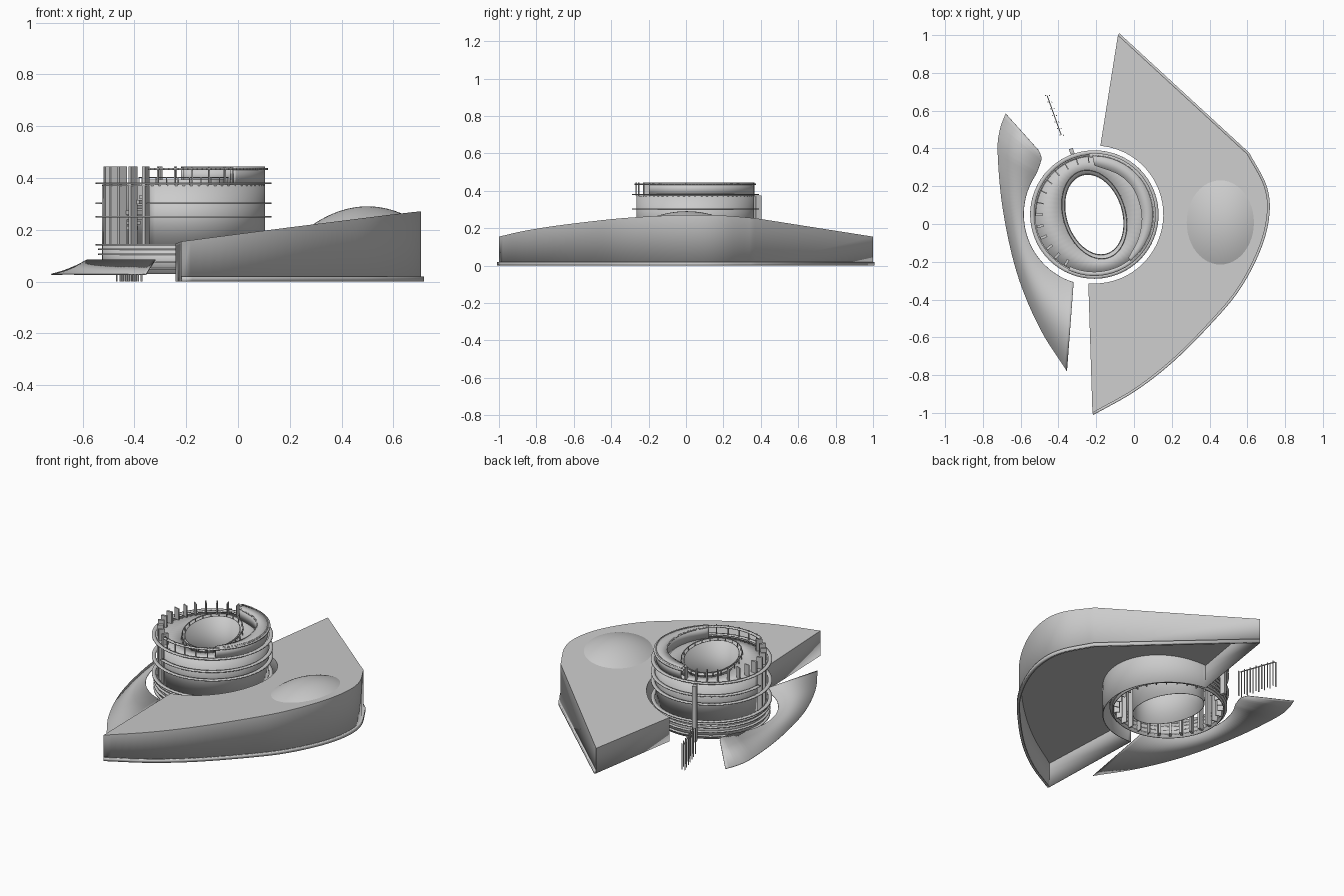
import bpy, bmesh, math
from mathutils import Vector

if "Cube" in bpy.data.objects:
    bpy.data.objects.remove(bpy.data.objects["Cube"])

GREY = bpy.data.materials.new("concrete grey")
GREY.use_nodes = True
GREY.diffuse_color = (0.6, 0.6, 0.6, 1)
GREY.node_tree.nodes["Principled BSDF"].inputs["Base Color"].default_value = (0.6, 0.6, 0.6, 1)

CX, CY = -0.21, 0.05      # tower centre
R = 0.315                 # tower wall radius
GAP = 0.365               # clearance radius around the tower
DECK = 0.375


def finish(name, bm, solid=0.0, offset=-1.0, smooth=True):
    mesh = bpy.data.meshes.new(name)
    bm.to_mesh(mesh)
    bm.free()
    mesh.materials.append(GREY)
    ob = bpy.data.objects.new(name, mesh)
    bpy.context.collection.objects.link(ob)
    if solid:
        mod = ob.modifiers.new("thickness", "SOLIDIFY")
        mod.thickness, mod.offset = solid, offset
    if smooth:
        bpy.ops.object.select_all(action="DESELECT")
        ob.select_set(True)
        bpy.context.view_layer.objects.active = ob
        bpy.ops.object.shade_smooth_by_angle(angle=math.radians(30))
    return ob


def spline(pts, steps=6):
    p = [Vector(q) for q in pts]
    p = [2 * p[0] - p[1]] + p + [2 * p[-1] - p[-2]]
    out = []
    for a, b, c, d in zip(p, p[1:], p[2:], p[3:]):
        for i in range(steps):
            t = i / steps
            out.append(0.5 * (2 * b + (c - a) * t + (2 * a - 5 * b + 4 * c - d) * t * t
                              + (3 * b - a - 3 * c + d) * t ** 3))
    return out + [p[-2]]


def resample(path, n):
    lens = [0]
    for a, b in zip(path, path[1:]):
        lens.append(lens[-1] + (b - a).length)
    out, k = [], 0
    for i in range(n):
        s = lens[-1] * i / (n - 1)
        while k < len(path) - 2 and lens[k + 1] < s:
            k += 1
        out.append(path[k].lerp(path[k + 1], (s - lens[k]) / (lens[k + 1] - lens[k])))
    return out


def arc(r, a0, a1, n=64):
    angles = [math.radians(a0 + (a1 - a0) * i / n) for i in range(n + 1)]
    return [Vector((CX + r * math.cos(a), CY + r * math.sin(a))) for a in angles]


def ellipse(a0, a1, scale=1.0, n=64):
    # Tilted oval of the central court
    tilt, out = math.radians(108), []
    for i in range(n + 1):
        a = math.radians(a0 + (a1 - a0) * i / n) - tilt
        u, v = 0.22 * scale * math.cos(a), 0.15 * scale * math.sin(a)
        out.append(Vector((CX + u * math.cos(tilt) - v * math.sin(tilt),
                           CY + u * math.sin(tilt) + v * math.cos(tilt))))
    return out


def strip(bm, low, high):
    # Quads between two 3D polylines
    a = [bm.verts.new(p) for p in low]
    b = [bm.verts.new(p) for p in high]
    for i in range(len(a) - 1):
        bm.faces.new((a[i], a[i + 1], b[i + 1], b[i]))


def at(path, z):
    return [(p.x, p.y, z) for p in path]


def sheet(name, low, z0, high, z1, thick=0.006, offset=-1.0):
    bm = bmesh.new()
    strip(bm, at(low, z0), at(high, z1))
    bmesh.ops.remove_doubles(bm, verts=bm.verts, dist=1e-5)
    return finish(name, bm, thick, offset)


def add_box(bm, x, y, z0, z1, dx, dy, angle=0.0):
    c, s = math.cos(angle), math.sin(angle)
    base = [(-dx, -dy), (dx, -dy), (dx, dy), (-dx, dy)]
    ring = [[bm.verts.new((x + (u * c - v * s) / 2, y + (u * s + v * c) / 2, z)) for u, v in base]
            for z in (z0, z1)]
    bm.faces.new(ring[0][::-1])
    bm.faces.new(ring[1])
    for i in range(4):
        j = (i + 1) % 4
        bm.faces.new((ring[0][i], ring[0][j], ring[1][j], ring[1][i]))


def roof_z(x, y):
    return 0.1757 + 0.136 * x - 0.0092 * y


# Main wing: sloping roof and walls, open underneath
outer = spline([(-0.22, -1), (0, -0.875), (0.2, -0.72), (0.4, -0.52), (0.55, -0.34),
                (0.66, -0.13), (0.705, 0.05), (0.69, 0.2), (0.6, 0.37)])
outer.append(Vector((-0.085, 1)))
outline = outer + arc(GAP, 85, -95, 48)
bm = bmesh.new()
top = [bm.verts.new((p.x, p.y, roof_z(p.x, p.y))) for p in outline]
bottom = [bm.verts.new((p.x, p.y, 0)) for p in outline]
bm.faces.new(top)
for i in range(len(top)):
    j = (i + 1) % len(top)
    bm.faces.new((bottom[i], bottom[j], top[j], top[i]))
finish("main_wing", bm, 0.005)
sheet("wing_plinth", outer, 0, outer, 0.02, 0.012, 1.0)

# Shallow oval dome following the roof slope
bm = bmesh.new()
rings = []
for k in range(1, 13):
    f = k / 12
    pts = []
    for i in range(49):
        a = math.tau * i / 48
        x, y = 0.457 + 0.178 * f * math.cos(a), 0.008 + 0.223 * f * math.sin(a)
        pts.append((x, y, roof_z(x, y) + 0.05 * (1 - f * f)))
    rings.append(pts)
for inner, outside in zip(rings, rings[1:]):
    strip(bm, outside, inner)
strip(bm, rings[0], [(0.457, 0.008, roof_z(0.457, 0.008) + 0.05)] * 49)
bmesh.ops.remove_doubles(bm, verts=bm.verts, dist=1e-5)
finish("roof_dome", bm)

# Low side canopy lofted from its outer edge up to the tower edge
eave = spline([(-0.355, -0.78), (-0.5, -0.55), (-0.62, -0.26), (-0.695, 0.08),
               (-0.722, 0.38), (-0.71, 0.5), (-0.68, 0.585)])
ridge = arc(0.375, 253, 145, 40) + spline([(-0.5, 0.31), (-0.49, 0.35), (-0.505, 0.39)])
sheet("side_canopy", resample(ridge, 60), 0.085, resample(eave, 60), 0.03, 0.004)

# Tower walls: full base, tall wall with an open sector, raised crescent wall
sheet("tower_base_wall", arc(R, 0, 360), 0.03, arc(R, 0, 360), 0.14)
sheet("tower_wall", arc(R, -115, 180), 0.14, arc(R, -115, 180), DECK)
sheet("crescent_outer_wall", arc(R, -52, 92), DECK, arc(R, -52, 92), 0.445)
sheet("court_wall", ellipse(0, 360), 0.04, ellipse(0, 360), 0.395, 0.004)
sheet("tower_deck", arc(R, 0, 360), DECK, ellipse(0, 360), DECK)

# Raised crescent roof and its inner wall
edge = spline([(-0.03, -0.18), (0.025, -0.07), (0.04, 0.05), (0.0, 0.18), (-0.08, 0.26), (-0.21, 0.31)], 12)
edge = resample(edge, 65)
sheet("crescent_roof", arc(R, -52, 92), 0.443, edge, 0.443)
sheet("crescent_inner_wall", edge[::-1], DECK, edge[::-1], 0.443)

# Horizontal bands around the tower
for i, (z, r, a0, a1) in enumerate([
        (0.05, 0.33, 0, 360), (0.077, 0.33, 0, 360), (0.105, 0.33, 0, 360),
        (0.125, 0.33, 0, 360), (0.143, 0.34, 0, 360), (0.25, 0.34, 0, 360),
        (0.303, 0.34, -115, 180), (0.38, 0.34, 0, 360), (0.435, 0.325, -115, 95)]):
    sheet(f"tower_band_{i + 1}", arc(r, a0, a1), z, arc(r - 0.022, a0, a1), z, 0.006, 0)

# Fins: tall ones in the open sector, slim ones behind the wall and above the deck
bm = bmesh.new()
for i in range(30):
    deg = i * 12
    a = math.radians(deg)
    x, y = CX + 0.293 * math.cos(a), CY + 0.293 * math.sin(a)
    opened = 178 < deg < 250
    add_box(bm, x, y, 0.04, 0.445 if 90 < deg < 250 else DECK,
            0.035, 0.014 if opened else 0.006, a)
    if deg >= 250 and deg < 312:
        add_box(bm, x + 0.025 * math.cos(a), y + 0.025 * math.sin(a), DECK, 0.445, 0.006, 0.006, a)
finish("tower_fins", bm, smooth=False)

# Railing around the court
sheet("court_rail", ellipse(0, 360, 1.1), 0.4, ellipse(0, 360, 1.1), 0.405, 0.004)
bm = bmesh.new()
for p in ellipse(0, 360, 1.1, 24)[:-1]:
    add_box(bm, p.x, p.y, DECK, 0.402, 0.004, 0.004)
finish("court_rail_posts", bm, smooth=False)

# Stair in the open sector
bm = bmesh.new()
for i in range(8):
    a = math.radians(205 + i * 5)
    add_box(bm, CX + 0.24 * math.cos(a), CY + 0.24 * math.sin(a),
            0.2 + i * 0.02, 0.215 + i * 0.02, 0.08, 0.025, a)
finish("stair_steps", bm, smooth=False)

# Service shaft on the rear face
bm = bmesh.new()
add_box(bm, -0.33, 0.385, 0.03, DECK, 0.022, 0.03, 0.3)
finish("service_shaft", bm, smooth=False)

# Free-standing rows of thin posts with a top rail
bm = bmesh.new()
start, end = Vector((-0.46, 0.68)), Vector((-0.385, 0.47))
along = math.atan2(end.y - start.y, end.x - start.x)
for shift in (-0.008, 0.012):
    for i in range(7):
        p = start.lerp(end, i / 6)
        add_box(bm, p.x + shift, p.y, 0.0, 0.16, 0.005, 0.005, along)
mid = (start + end) / 2
add_box(bm, mid.x, mid.y, 0.155, 0.16, (end - start).length, 0.005, along)
finish("post_row", bm, smooth=False)
